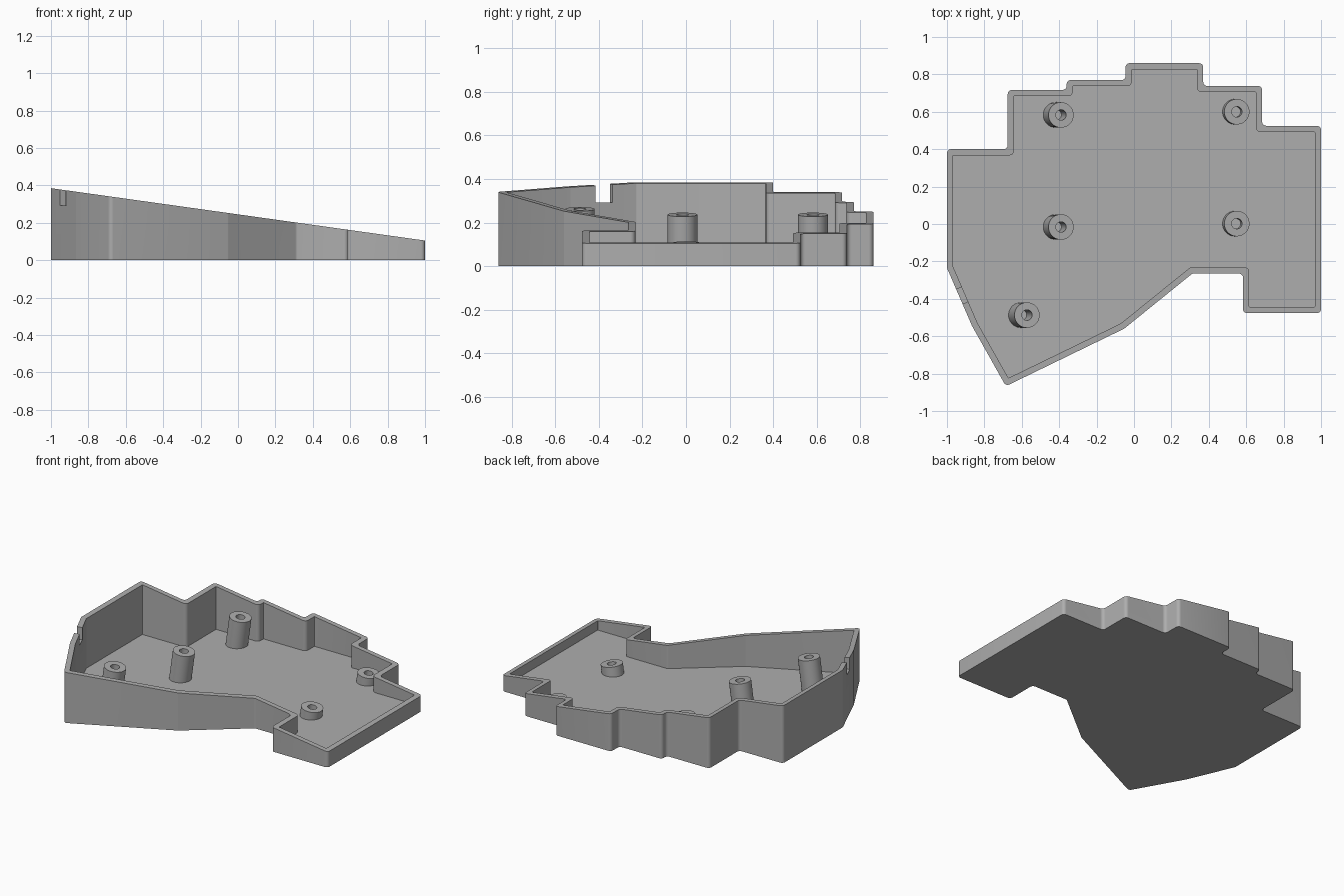
import bpy, bmesh, math
from mathutils import Vector, Matrix

if "Cube" in bpy.data.objects:
    bpy.data.objects.remove(bpy.data.objects["Cube"])

WALL, FLOOR = 0.033, 0.047
SLOPE = 0.14


def rim_z(x):
    return 0.245 - SLOPE * x


grey = bpy.data.materials.new("plain_grey")
grey.diffuse_color = (0.42, 0.42, 0.42, 1)
grey.use_nodes = True
grey.node_tree.nodes["Principled BSDF"].inputs["Base Color"].default_value = grey.diffuse_color

# Tray outline, clockwise from the left rear corner
OUTLINE = [Vector(p) for p in [
    (-1, 0.40), (-0.675, 0.40), (-0.675, 0.717), (-0.36, 0.717), (-0.36, 0.77),
    (-0.045, 0.77), (-0.045, 0.86), (0.37, 0.86), (0.37, 0.738), (0.685, 0.738),
    (0.685, 0.525), (1, 0.525), (1, -0.477), (0.583, -0.477), (0.583, -0.265),
    (0.312, -0.265), (-0.053, -0.56), (-0.685, -0.867), (-0.866, -0.545), (-1, -0.235)]]


def corners(pts):
    for i, p in enumerate(pts):
        a = (p - pts[i - 1]).normalized()
        b = (pts[(i + 1) % len(pts)] - p).normalized()
        yield p, a, b, a.x * b.y - a.y * b.x


def inset(pts, d):
    out = []
    for p, a, b, _ in corners(pts):
        na, nb = Vector((a.y, -a.x)), Vector((b.y, -b.x))
        out.append(p + (na + nb) * d / (1 + na.dot(nb)))
    return out


def rounded(pts, r_convex, r_reflex, seg=5):
    out = []
    for p, a, b, turn in corners(pts):
        r = r_convex if turn < 0 else r_reflex
        angle = math.acos(max(-1, min(1, a.dot(b))))
        t = r * math.tan(angle / 2)
        side = Vector((a.y, -a.x)) * (1 if turn < 0 else -1)
        start = p - a * t
        for k in range(seg + 1):
            s = angle * k / seg
            out.append(start + a * r * math.sin(s) + side * r * (1 - math.cos(s)))
    return out


def finish(name, bm):
    bmesh.ops.recalc_face_normals(bm, faces=bm.faces)
    mesh = bpy.data.meshes.new(name)
    bm.to_mesh(mesh)
    bm.free()
    mesh.materials.append(grey)
    ob = bpy.data.objects.new(name, mesh)
    bpy.context.collection.objects.link(ob)
    return ob


def smooth(ob):
    bpy.ops.object.select_all(action='DESELECT')
    ob.select_set(True)
    bpy.context.view_layer.objects.active = ob
    bpy.ops.object.shade_smooth_by_angle(angle=math.radians(30))


def bridge(bm, lower, upper):
    n = len(lower)
    for i in range(n):
        j = (i + 1) % n
        bm.faces.new((lower[i], lower[j], upper[j], upper[i]))


# Tray: flat base, upright walls and a sloping rim
outer = rounded(OUTLINE, 0.022, 0.022)
inner = rounded(inset(OUTLINE, WALL), 0.004, 0.024)
bm = bmesh.new()
rings = [[bm.verts.new((p.x, p.y, z(p.x))) for p in pts] for pts, z in (
    (outer, lambda x: 0), (outer, rim_z), (inner, rim_z), (inner, lambda x: FLOOR))]
for lower, upper in zip(rings, rings[1:]):
    bridge(bm, lower, upper)
bm.faces.new(rings[0])
bm.faces.new(rings[-1])
tray = finish("tray", bm)

# Cable slot through the angled left wall
bm = bmesh.new()
bmesh.ops.create_cube(bm, size=1)
bm.transform(Matrix.Translation((-0.925, -0.385, 0.393))
             @ Matrix.Rotation(math.atan2(-0.31, 0.134), 4, 'Z')
             @ Matrix.Diagonal((0.085, 0.14, 0.2, 1)))
cutter = finish("slot_cutter", bm)
cutter.hide_render = True
cut = tray.modifiers.new("slot", 'BOOLEAN')
cut.operation = 'DIFFERENCE'
cut.solver = 'EXACT'
cut.object = cutter
bpy.context.view_layer.objects.active = tray
bpy.ops.object.modifier_apply(modifier=cut.name)
bpy.data.objects.remove(cutter)
smooth(tray)

# Hollow screw posts, square to the sloping rim and standing on the floor
axis = Vector((SLOPE, 0, 1)).normalized()
tilt = axis.to_track_quat('Z', 'Y')
for x, y in [(-0.39, 0.583), (-0.39, -0.016), (-0.572, -0.487), (0.55, 0.6), (0.55, 0.002)]:
    top = Vector((x, y, rim_z(x) - 0.063))
    bm = bmesh.new()
    rings = []
    for r, at_floor in ((0.068, True), (0.068, False), (0.028, False), (0.028, True)):
        ring = []
        for k in range(40):
            s = math.tau * k / 40
            p = top + tilt @ Vector((r * math.cos(s), r * math.sin(s), 0))
            if at_floor:
                p -= axis * ((p.z - FLOOR) / axis.z)
            ring.append(bm.verts.new(p))
        rings.append(ring)
    for lower, upper in zip(rings, rings[1:]):
        bridge(bm, lower, upper)
    smooth(finish("screw_post", bm))
